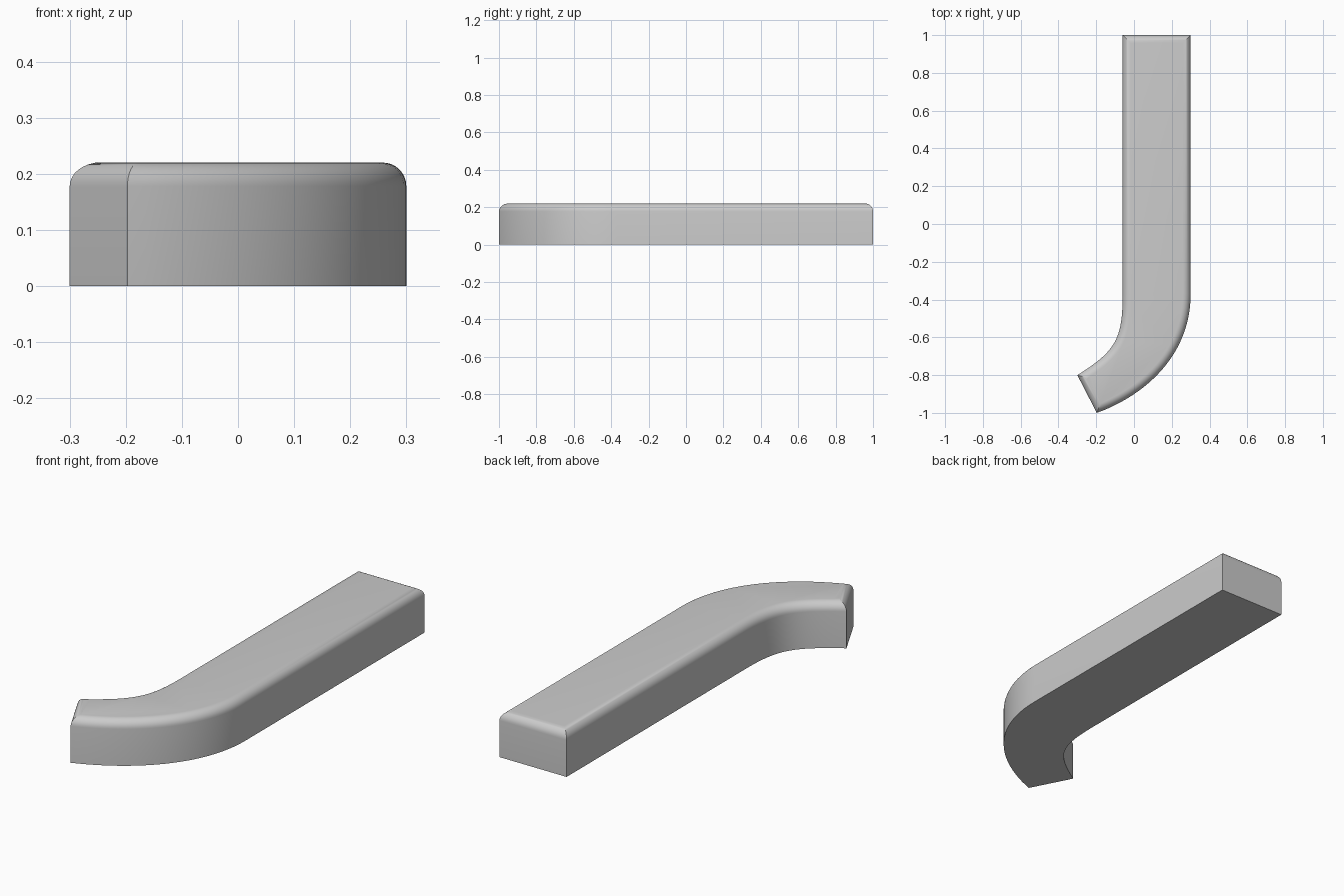
import bpy, bmesh, math
from mathutils import Vector
from mathutils.geometry import interpolate_bezier

cube = bpy.data.objects.get("Cube")
if cube:
    bpy.data.objects.remove(cube, do_unlink=True)

HEIGHT, ROUND, STEPS = 0.22, 0.042, 8

grey = bpy.data.materials.new("plain_grey")
grey.use_nodes = True
colour = (0.6, 0.6, 0.6, 1)
grey.diffuse_color = colour
grey.node_tree.nodes["Principled BSDF"].inputs["Base Color"].default_value = colour


def bend(start, end, tangent_deg, h1, h2):
    """Curve leaving the straight run downwards and ending along the tangent."""
    a = math.radians(tangent_deg)
    p0, p3 = Vector(start), Vector(end)
    p1 = p0 + Vector((0, -h1))
    p2 = p3 + h2 * Vector((math.cos(a), math.sin(a)))
    return [Vector(p[:2]) for p in interpolate_bezier(
        p0.to_3d(), p1.to_3d(), p2.to_3d(), p3.to_3d(), 25)]


def inset(points, d):
    """Mitred inward offset of a counter-clockwise outline."""
    result = []
    for i, p in enumerate(points):
        e1 = (p - points[i - 1]).normalized()
        e2 = (points[(i + 1) % len(points)] - p).normalized()
        n1, n2 = Vector((-e1.y, e1.x)), Vector((-e2.y, e2.x))
        result.append(p + (n1 + n2) * d / (1 + n1.dot(n2)))
    return result


# Plan outline: straight run with a curved, tapering end
inner = bend((-0.06, -0.37), (-0.30, -0.80), 32, 0.24, 0.24)
outer = bend((0.30, -0.37), (-0.197, -1.0), 20, 0.32, 0.28)
outline = [Vector((0.30, 1)), Vector((-0.06, 1))] + inner + outer[::-1]

# Rings: bottom, then the rounded upper rim
levels = [(0, 0)]
for i in range(STEPS + 1):
    a = math.pi / 2 * i / STEPS
    levels.append((ROUND * (1 - math.cos(a)), HEIGHT - ROUND + ROUND * math.sin(a)))

bm = bmesh.new()
rings = [[bm.verts.new((p.x, p.y, z)) for p in inset(outline, d)] for d, z in levels]
for low, high in zip(rings, rings[1:]):
    for i in range(len(low)):
        j = (i + 1) % len(low)
        bm.faces.new((low[i], low[j], high[j], high[i]))
bm.faces.new(rings[0][::-1])
bm.faces.new(rings[-1])
bmesh.ops.recalc_face_normals(bm, faces=bm.faces)

mesh = bpy.data.meshes.new("curved_bar")
bm.to_mesh(mesh)
bm.free()
mesh.materials.append(grey)
bar = bpy.data.objects.new("curved_bar", mesh)
bpy.context.collection.objects.link(bar)
bpy.context.view_layer.objects.active = bar
bar.select_set(True)
bpy.ops.object.shade_smooth_by_angle(angle=math.radians(30))
